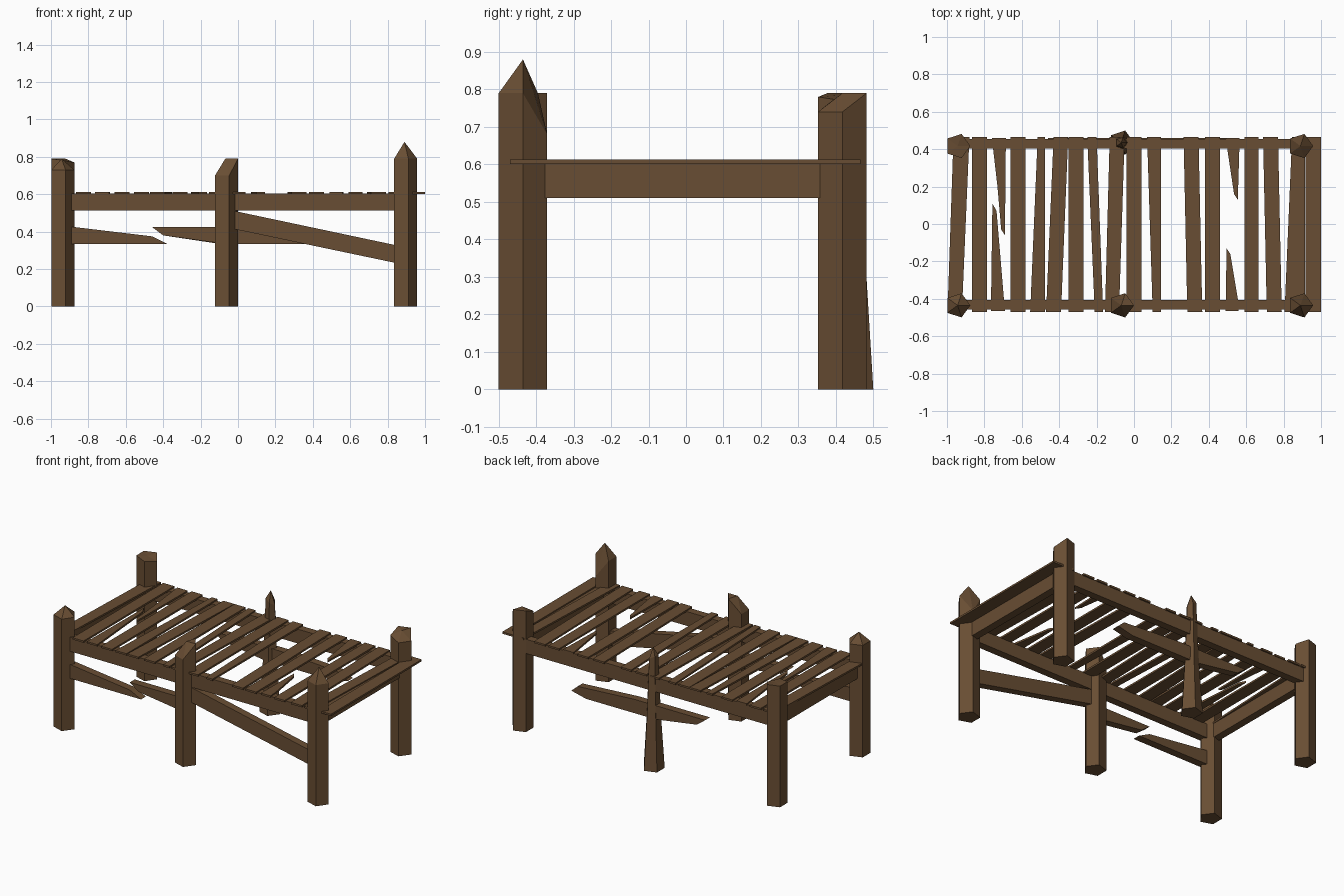
import bpy, bmesh
from math import cos, sin, tau

if "Cube" in bpy.data.objects:
    bpy.data.objects.remove(bpy.data.objects["Cube"])

wood = bpy.data.materials.new("weathered_wood")
wood.diffuse_color = (0.14, 0.075, 0.033, 1)
wood.use_nodes = True
wood.node_tree.nodes["Principled BSDF"].inputs["Base Color"].default_value = wood.diffuse_color


def finish(name, bm):
    bmesh.ops.recalc_face_normals(bm, faces=bm.faces)
    me = bpy.data.meshes.new(name)
    bm.to_mesh(me)
    bm.free()
    me.materials.append(wood)
    ob = bpy.data.objects.new(name, me)
    bpy.context.collection.objects.link(ob)
    return ob


def prism(name, pts, lo, hi, axis):
    """Extrude a 2D outline along an axis ('Y': pts are x,z; 'Z': pts are x,y)."""
    place = (lambda a, b, d: (a, d, b)) if axis == 'Y' else (lambda a, b, d: (a, b, d))
    bm = bmesh.new()
    low = [bm.verts.new(place(a, b, lo)) for a, b in pts]
    high = [bm.verts.new(place(a, b, hi)) for a, b in pts]
    bm.faces.new(low)
    bm.faces.new(high)
    for i in range(len(pts)):
        j = (i + 1) % len(pts)
        bm.faces.new((low[i], low[j], high[j], high[i]))
    return finish(name, bm)


def rect(x0, x1, z0, z1):
    return [(x0, z0), (x1, z0), (x1, z1), (x0, z1)]


def post(name, x, y, rings, apex):
    """Five-sided post; each ring is (radius, [z of the five corners])."""
    bm = bmesh.new()
    loops = [[bm.verts.new((x + r * cos(tau * i / 5), y + r * sin(tau * i / 5), zs[i]))
              for i in range(5)] for r, zs in rings]
    bm.faces.new(loops[0])
    for a, b in zip(loops, loops[1:]):
        for i in range(5):
            j = (i + 1) % 5
            bm.faces.new((a[i], a[j], b[j], b[i]))
    tip = bm.verts.new((x, y, apex))
    for i in range(5):
        bm.faces.new((loops[-1][i], loops[-1][(i + 1) % 5], tip))
    return finish(name, bm)


# Corner and middle posts with hand-cut tops
R, XL, XM, XR, YF, YB = 0.068, -0.943, -0.068, 0.89, -0.435, 0.417
base = (R, [0] * 5)
post("front_left_post", XL, YF, [base, (R, [0.73] * 5)], 0.79)
post("front_middle_post", XM, YF, [base, (R, [0.79, 0.79, 0.7, 0.7, 0.7])], 0.79)
post("front_right_post", XR, YF, [base, (R, [0.79, 0.68, 0.79, 0.79, 0.79])], 0.88)
post("back_left_post", XL, YB, [base, (R, [0.77, 0.79, 0.79, 0.79, 0.78])], 0.785)
post("back_right_post", XR, YB, [base, (R, [0.74, 0.79, 0.79, 0.76, 0.74])], 0.79)
# Splintered middle post at the back
post("back_middle_post", XM, 0.435,
     [base, (0.045, [0.36] * 5), (0.03, [0.7, 0.72, 0.74, 0.74, 0.72])], 0.79)

# Side and end rails under the deck
prism("front_rail", rect(-0.93, 0.88, 0.512, 0.605), -0.457, -0.407, 'Y')
prism("back_rail", rect(-0.93, 0.88, 0.512, 0.605), 0.405, 0.455, 'Y')
for name, x in (("left_end_rail", XL), ("right_end_rail", XR)):
    prism(name, rect(x - 0.025, x + 0.025, 0.51, 0.605), -0.42, 0.4, 'Y')

# Broken lower braces and the fallen diagonal
F, B = (-0.457, -0.407), (0.41, 0.46)
prism("front_left_brace", [(-0.92, 0.335), (-0.38, 0.335), (-0.46, 0.375), (-0.92, 0.43)], *F, 'Y')
prism("front_middle_brace", [(-0.07, 0.335), (-0.07, 0.425), (-0.46, 0.425), (-0.4, 0.38)], *F, 'Y')
prism("front_diagonal_brace", [(-0.05, 0.42), (0.88, 0.225), (0.88, 0.32), (-0.05, 0.517)], *F, 'Y')
prism("back_middle_brace", [(-0.46, 0.425), (-0.4, 0.38), (-0.1, 0.335), (0.4, 0.335),
                            (0.505, 0.36), (0.46, 0.4), (0.05, 0.425)], *B, 'Y')

# Deck planks: (front x0, x1, back x0, x1)
Y0, Y1, Z0, Z1 = -0.47, 0.465, 0.601, 0.613
planks = [
    (-0.997, -0.92, -0.965, -0.88), (-0.865, -0.785, -0.865, -0.785),
    (-0.66, -0.58, -0.66, -0.58), (-0.555, -0.475, -0.515, -0.475),
    (-0.47, -0.39, -0.43, -0.352), (-0.35, -0.27, -0.35, -0.27),
    (-0.21, -0.165, -0.25, -0.2), (-0.155, -0.08, -0.13, -0.05),
    (-0.04, 0.04, -0.04, 0.04), (0.1, 0.145, 0.07, 0.145),
    (0.285, 0.365, 0.265, 0.345), (0.38, 0.46, 0.38, 0.46),
    (0.59, 0.665, 0.59, 0.665), (0.71, 0.79, 0.69, 0.77),
    (0.805, 0.88, 0.845, 0.912), (0.916, 1.0, 0.916, 1.0),
]
for i, (a, b, c, d) in enumerate(planks, 1):
    prism(f"plank_{i}", [(a, Y0), (b, Y0), (d, Y1), (c, Y1)], Z0, Z1, 'Z')

# Snapped planks with pointed ends
snapped = {
    "snapped_plank_left_back": [(-0.76, 0.46), (-0.685, 0.46), (-0.69, -0.06), (-0.71, -0.03), (-0.73, 0.2)],
    "snapped_plank_left_front": [(-0.765, -0.465), (-0.69, -0.465), (-0.735, 0.07), (-0.757, 0.11)],
    "snapped_plank_right_back": [(0.49, 0.46), (0.565, 0.46), (0.555, 0.13), (0.535, 0.16)],
    "snapped_plank_right_front": [(0.49, -0.465), (0.56, -0.465), (0.555, -0.4), (0.515, -0.16), (0.495, -0.13)],
}
for name, pts in snapped.items():
    prism(name, pts, Z0, Z1, 'Z')
